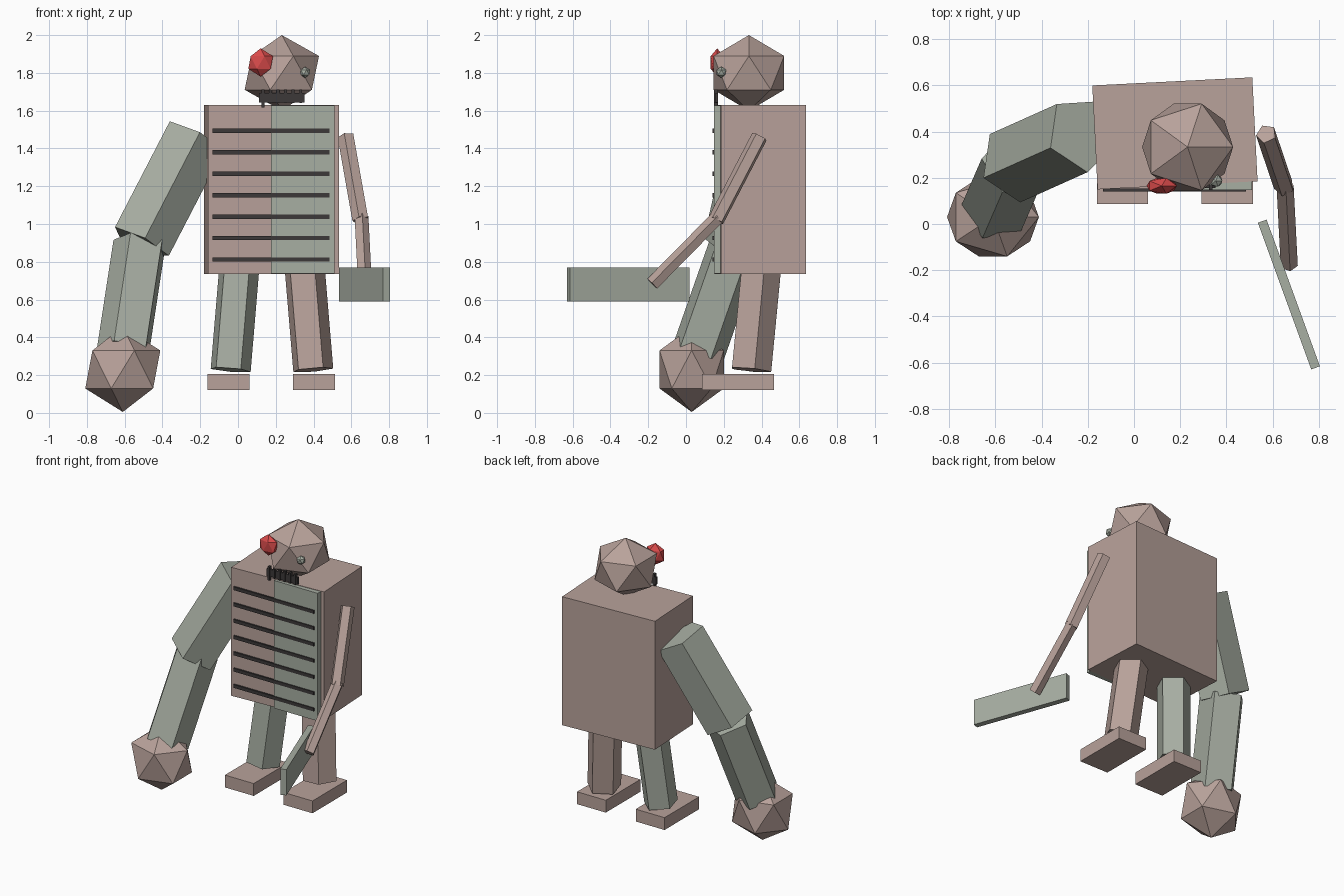
import bpy, bmesh
from math import radians, pi
from mathutils import Vector, Matrix

cube = bpy.data.objects.get("Cube")
if cube:
    bpy.data.objects.remove(cube, do_unlink=True)


def material(name, rgb):
    mat = bpy.data.materials.new(name)
    mat.use_nodes = True
    mat.diffuse_color = (*rgb, 1)
    mat.node_tree.nodes["Principled BSDF"].inputs["Base Color"].default_value = (*rgb, 1)
    return mat


PINK = material("dusty pink", (0.48, 0.36, 0.325))
GREEN = material("grey green", (0.39, 0.425, 0.365))
RED = material("red", (0.69, 0.07, 0.07))
BLACK = material("charcoal", (0.045, 0.04, 0.04))


def finish(name, bm, mat):
    bmesh.ops.recalc_face_normals(bm, faces=bm.faces)
    mesh = bpy.data.meshes.new(name)
    bm.to_mesh(mesh)
    bm.free()
    mesh.materials.append(mat)
    obj = bpy.data.objects.new(name, mesh)
    bpy.context.collection.objects.link(obj)
    return obj


def box(name, centre, size, mat, turn=0):
    bm = bmesh.new()
    place = (Matrix.Translation(centre) @ Matrix.Rotation(radians(turn), 4, "Z")
             @ Matrix.Diagonal((*size, 1)))
    bmesh.ops.create_cube(bm, size=1, matrix=place)
    return finish(name, bm, mat)


def ball(name, centre, radii, mat):
    bm = bmesh.new()
    place = Matrix.Translation(centre) @ Matrix.Diagonal((*radii, 1))
    bmesh.ops.create_icosphere(bm, subdivisions=1, radius=1, matrix=place)
    return finish(name, bm, mat)


def limb(name, start, end, radius, mat, toward, sides=5):
    """Straight prism between two points, one of its edges facing 'toward'."""
    start, end = Vector(start), Vector(end)
    axis = (end - start).normalized()
    spoke = Vector(toward)
    spoke = (spoke - axis * spoke.dot(axis)).normalized() * radius
    bm = bmesh.new()
    rings = []
    for centre in (start, end):
        rings.append([bm.verts.new(centre + Matrix.Rotation(2 * pi * i / sides, 3, axis) @ spoke)
                      for i in range(sides)])
    for ring in rings:
        bm.faces.new(ring)
    for i in range(sides):
        j = (i + 1) % sides
        bm.faces.new((rings[0][i], rings[0][j], rings[1][j], rings[1][i]))
    return finish(name, bm, mat)


# Torso, chest plate and ribs
box("torso", (0.177, 0.392, 1.183), (0.693, 0.45, 0.895), PINK, turn=2.9)
box("chest_plate", (0.343, 0.168, 1.183), (0.335, 0.04, 0.89), GREEN)
for i in range(7):
    box(f"rib_{i + 1}", (0.175, 0.147, 0.812 + i * 0.1135), (0.62, 0.012, 0.023), BLACK)

# Head, eyes and mouth
ball("head", (0.232, 0.333, 1.8), (0.22, 0.22, 0.2), PINK)
ball("large_eye", (0.12, 0.165, 1.855), (0.073, 0.04, 0.075), RED)
ball("small_eye", (0.355, 0.187, 1.803), (0.03, 0.03, 0.03), GREEN)
box("mouth", (0.232, 0.162, 1.668), (0.24, 0.014, 0.05), BLACK)
for i in range(6):
    low = 1.617 if i == 0 else 1.64
    box(f"tooth_{i + 1}", (0.132 + i * 0.04, 0.159, (low + 1.713) / 2),
        (0.015, 0.022, 1.713 - low), BLACK)

# Heavy right arm
limb("right_upper_arm", (-0.226, 0.39, 1.46), (-0.516, 0.26, 0.90), 0.17, GREEN,
     toward=(-0.79, -0.354, 0.5))
limb("right_forearm", (-0.513, 0.265, 0.90), (-0.60, 0.065, 0.33), 0.148, GREEN,
     toward=(-0.06, -0.136, 0.057))
ball("right_fist", (-0.61, 0.03, 0.23), (0.222, 0.2, 0.225), PINK)

# Thin left arm holding a blade
limb("left_upper_arm", (0.572, 0.39, 1.462), (0.65, 0.16, 1.02), 0.045, PINK,
     toward=(-0.2, -0.6, 0.5))
limb("left_forearm", (0.652, 0.17, 1.035), (0.67, -0.177, 0.683), 0.039, PINK,
     toward=(0.1, -0.5, 0.5))
box("blade", (0.67, -0.305, 0.68), (0.675, 0.04, 0.18), GREEN, turn=-70)

# Legs and feet
for side, mat, x, lean in (("right", GREEN, 0.0, -1), ("left", PINK, 0.353, 1)):
    limb(f"{side}_leg", (x - lean * 0.006, 0.395, 0.80), (x + lean * 0.042, 0.34, 0.228),
         0.112, mat, toward=(0.1, 1, 0))
    box(f"{side}_foot", (x + lean * 0.05, 0.276, 0.163), (0.222, 0.38, 0.086), PINK)
